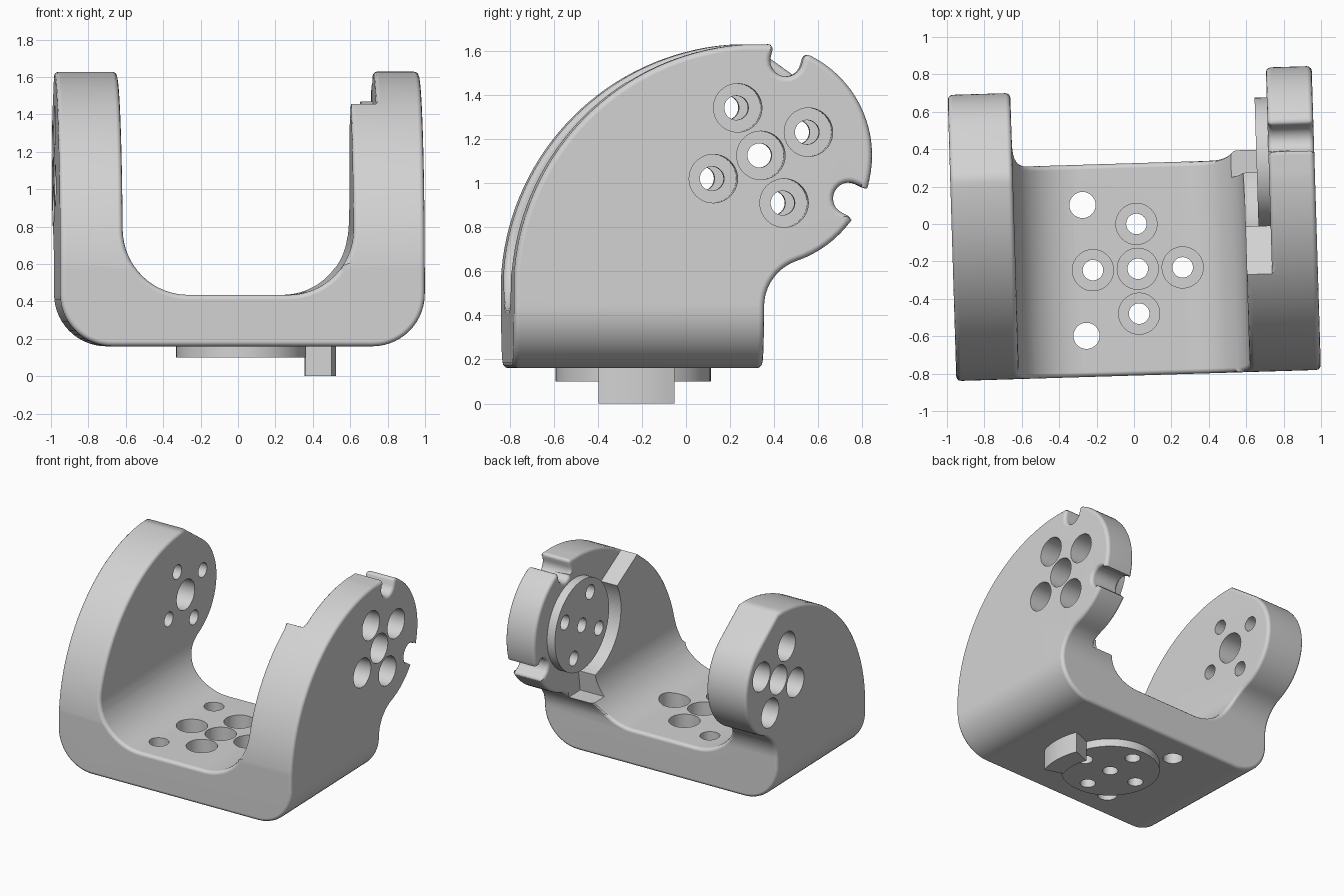
import bpy, bmesh, math
from mathutils import Vector

if "Cube" in bpy.data.objects:
    bpy.data.objects.remove(bpy.data.objects["Cube"], do_unlink=True)

TILT = math.radians(1.75)        # the whole bracket is turned slightly about z
PY, PZ = 0.31, 1.125             # pivot axis shared by both arms
BACK, FRONT = 0.325, -0.81       # back and front of the base
BX, BY = 0.013, -0.24            # centre of the base flange
PATTERN = 26                     # turn of the arm bolt pattern, degrees
PLATE = 0.73                     # inner face of the thin plate on the notched arm

COLOUR = (0.65, 0.65, 0.65, 1)
grey = bpy.data.materials.new("light_grey")
grey.use_nodes = True
grey.diffuse_color = COLOUR
grey.node_tree.nodes["Principled BSDF"].inputs["Base Color"].default_value = COLOUR


def arc(cx, cy, r, a0, a1, n):
    """Points of an arc, angles in degrees."""
    angles = [math.radians(a0 + (a1 - a0) * i / n) for i in range(n + 1)]
    return [(cx + r * math.cos(a), cy + r * math.sin(a)) for a in angles]


def polar(r, deg):
    return arc(PY, PZ, r, deg, deg, 1)[0]


def prism(name, pts, axis, lo, hi):
    """Extrude a 2D outline along an axis from lo to hi."""
    place = {"x": lambda p, t: (t, p[0], p[1]),
             "y": lambda p, t: (p[0], t, p[1]),
             "z": lambda p, t: (p[0], p[1], t)}[axis]
    bm = bmesh.new()
    ends = [[bm.verts.new(place(p, t)) for p in pts] for t in (lo, hi)]
    bm.faces.new(ends[0])
    bm.faces.new(ends[1])
    for i in range(len(pts)):
        j = (i + 1) % len(pts)
        bm.faces.new((ends[0][i], ends[0][j], ends[1][j], ends[1][i]))
    bmesh.ops.recalc_face_normals(bm, faces=bm.faces)
    mesh = bpy.data.meshes.new(name)
    bm.to_mesh(mesh)
    bm.free()
    mesh.materials.append(grey)
    obj = bpy.data.objects.new(name, mesh)
    bpy.context.scene.collection.objects.link(obj)
    return obj


def rod(name, c, r, axis, lo, hi, n=40):
    return prism(name, arc(c[0], c[1], r, 0, 360, n)[:-1], axis, lo, hi)


def measure(mesh):
    """Volume and surface area."""
    bm = bmesh.new()
    bm.from_mesh(mesh)
    result = abs(bm.calc_volume()), sum(f.calc_area() for f in bm.faces)
    bm.free()
    return result


def modified(obj, kind, **settings):
    """Mesh of the object with one modifier applied."""
    mod = obj.modifiers.new(kind.lower(), kind)
    for key, value in settings.items():
        setattr(mod, key, value)
    graph = bpy.context.evaluated_depsgraph_get()
    mesh = bpy.data.meshes.new_from_object(obj.evaluated_get(graph))
    obj.modifiers.remove(mod)
    return mesh


def cut(targets, cutter):
    """Subtract the cutter; a result is kept only if the lost volume is plausible."""
    limit = measure(cutter.data)[0]
    for t in targets:
        before = measure(t.data)[0]
        for solver in ("EXACT", "MANIFOLD"):
            mesh = modified(t, "BOOLEAN", operation="DIFFERENCE", solver=solver, object=cutter)
            if 1e-6 < before - measure(mesh)[0] < min(limit + 1e-4, 0.7 * before):
                t.data = mesh
                break
    bpy.data.objects.remove(cutter, do_unlink=True)


# U-shaped body: outer corners and inner fillets in the front outline
TOP = 1.628
u_outline = ([(-0.975, TOP)] + arc(-0.695, 0.44, 0.28, 180, 270, 14)
             + arc(0.695, 0.44, 0.28, 270, 360, 14) + [(0.975, TOP), (0.595, TOP)]
             + arc(0.245, 0.785, 0.35, 0, -90, 16)
             + arc(-0.29, 0.785, 0.35, 270, 180, 16) + [(-0.64, TOP)])
body = prism("bracket_body", u_outline, "y", FRONT, 0.95)

# Sweeping front curve of both arms
front_curve = arc(PY, 0.508, 1.122, 180, 90, 36)
cut([body], prism("front_cutter", front_curve + [(PY, 2.2), (-1.5, 2.2), (-1.5, 0.508)],
                  "x", -1.3, 1.3))


# Rounded arm heads blending into the back of the base
def back_cutter(radius, fillet, end_angle, lo, hi):
    cx = BACK + fillet
    dz = math.sqrt((radius + fillet) ** 2 - (cx - PY) ** 2)
    touch = math.degrees(math.atan2(dz, PY - cx))
    pts = arc(cx, PZ - dz, fillet, 180, touch, 10)
    pts += arc(PY, PZ, radius, touch - 180, end_angle, 36)[1:]
    if end_angle < 89:
        pts.append((PY, PZ + 0.505))
    pts += [(PY, 2.2), (1.5, 2.2), (1.5, -0.5), (BACK, -0.5)]
    return prism("back_cutter", pts, "x", lo, hi)


cut([body], back_cutter(0.41, 0.25, 90 - math.degrees(math.acos(0.41 / 0.505)), -1.3, 0.0))
cut([body], back_cutter(0.505, 0.22, 90, -0.1, 1.3))

# Two stop notches in the rim of the notched arm
for deg in (PATTERN + 49, PATTERN - 52):
    c = polar(0.445, deg)
    shift = Vector(polar(0.8, deg)) - Vector(c)
    slot = arc(c[0], c[1], 0.072, deg + 90, deg + 270, 12)
    slot += [tuple(Vector(slot[-1]) + shift), tuple(Vector(slot[0]) + shift)]
    cut([body], prism("notch_cutter", slot, "x", 0.3, 1.3))

# Recess inside the notched arm: round pocket that opens into a wide sector
FLOOR = polar(0.55, -98)
recess = arc(PY, PZ, 0.39, 151, 262, 30) + [FLOOR, (1.5, FLOOR[1]), (1.5, 2.2),
                                            (-0.74, 2.2), polar(1.2, 151)]
cut([body], prism("recess_cutter", recess, "x", 0.2, PLATE))

# Round flanges and the curved stop tab
arm_flange = rod("arm_flange", (PY, PZ), 0.345, "x", 0.665, PLATE + 0.01, 64)
base_flange = rod("base_flange", (BX, BY), 0.352, "z", 0.10, 0.17, 64)
tab_outline = arc(BX, BY, 0.505, -20, 20, 10) + arc(BX, BY, 0.36, 20, -20, 10)
stop_tab = prism("stop_tab", tab_outline, "z", 0.0, 0.17)

# Bolt holes: a counterbore outside and a narrow hole through
for i in range(5):
    c = (PY, PZ) if i == 4 else polar(0.24, PATTERN + 90 * i)
    cut([body], rod("bore", c, 0.11, "x", 0.77, 1.2))
    cut([body, arm_flange], rod("hole", c, 0.055, "x", 0.62, 1.1, 28))
    cut([body], rod("bore", c, 0.11, "x", -1.2, -0.75))
    cut([body], rod("hole", c, 0.115 if i == 4 else 0.055, "x", -0.9, -0.4, 32))

    a = math.radians(90 * i)
    d = 0 if i == 4 else 0.24
    b = (BX + d * math.cos(a), BY + d * math.sin(a))
    cut([body], rod("bore", b, 0.11, "z", 0.22, 0.6))
    cut([body, base_flange], rod("hole", b, 0.055, "z", -0.1, 0.5, 28))

# Two plain cable holes in the base
for y in (BY - 0.35, BY + 0.35):
    cut([body], rod("hole", (-0.272, y), 0.07, "z", -0.1, 0.8, 32))


# Rounded rims: outer edges only, holes and recess stay crisp
def on_rim(p):
    dy, dz = p.y - PY, p.z - PZ
    r = math.hypot(dy, dz)
    if r < 0.365 or math.hypot(p.x - BX, p.y - BY) < 0.54:
        return False
    if 0.2 < p.x < PLATE + 0.003:
        for deg in (151, 262):
            a = math.radians(deg)
            if abs(dy * math.sin(a) - dz * math.cos(a)) < 0.006:
                return False
        return abs(p.z - FLOOR[1]) > 0.006 and not (r < 0.4 and dy < 0)
    return True


bm = bmesh.new()
bm.from_mesh(body.data)
bmesh.ops.remove_doubles(bm, verts=bm.verts, dist=0.0003)
weight = bm.edges.layers.float.new("bevel_weight_edge")
for e in bm.edges:
    if e.is_manifold and e.is_convex and e.calc_face_angle() > math.radians(42):
        e[weight] = float(on_rim((e.verts[0].co + e.verts[1].co) / 2))
bm.to_mesh(body.data)
bm.free()
volume, area = measure(body.data)
for width in (0.026, 0.016, 0.008):
    mesh = modified(body, "BEVEL", width=width, segments=3, limit_method="WEIGHT",
                    use_clamp_overlap=False, loop_slide=False)
    new_volume, new_area = measure(mesh)
    if 0.95 < new_volume / volume < 1.001 and 0.92 < new_area / area < 1.003:
        body.data = mesh
        break

# Smooth shading with crisp edges, then the slight turn
for obj in (body, arm_flange, base_flange, stop_tab):
    bpy.ops.object.select_all(action="DESELECT")
    obj.select_set(True)
    bpy.context.view_layer.objects.active = obj
    bpy.ops.object.shade_smooth_by_angle(angle=math.radians(35))
    obj.modifiers.new("even_normals", "WEIGHTED_NORMAL").keep_sharp = True
    obj.rotation_euler = (0, 0, TILT)
